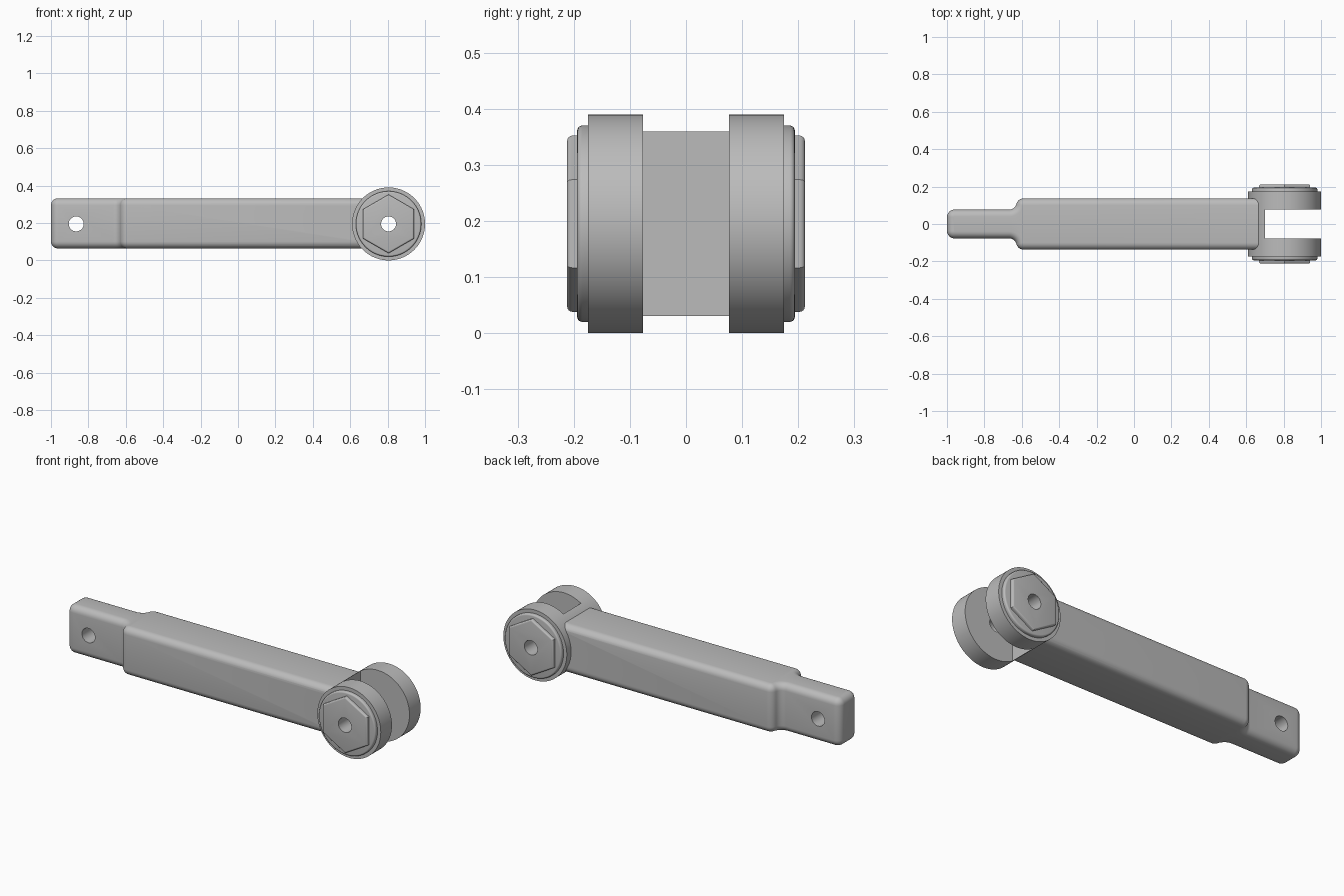
import bpy, bmesh
from math import sin, cos, acos, pi, radians
from mathutils import Matrix

if "Cube" in bpy.data.objects:
    bpy.data.objects.remove(bpy.data.objects["Cube"])

MID = 0.195            # height of the centre line
PIVOT, PIN = 0.805, -0.865
BORE = 0.04

steel = bpy.data.materials.new("plain_grey")
steel.use_nodes = True
grey = (0.5, 0.5, 0.5, 1)
steel.diffuse_color = grey
steel.node_tree.nodes["Principled BSDF"].inputs["Base Color"].default_value = grey


def make(name, bm):
    bmesh.ops.recalc_face_normals(bm, faces=bm.faces[:])
    mesh = bpy.data.meshes.new(name)
    bm.to_mesh(mesh)
    bm.free()
    mesh.materials.append(steel)
    obj = bpy.data.objects.new(name, mesh)
    bpy.context.collection.objects.link(obj)
    return obj


def disc(name, x, y0, y1, radius, sides=96, round_y=None, size=0.009):
    """Cylinder or prism along y; the rim at y = round_y is rounded."""
    bm = bmesh.new()
    turn = Matrix.Translation((x, (y0 + y1) / 2, MID)) @ Matrix.Rotation(pi / 2, 4, 'X')
    bmesh.ops.create_cone(bm, cap_ends=True, segments=sides, radius1=radius,
                          radius2=radius, depth=y1 - y0, matrix=turn)
    if round_y is not None:
        rim = [e for e in bm.edges if all(abs(v.co.y - round_y) < 1e-4 for v in e.verts)]
        bmesh.ops.bevel(bm, geom=rim, offset=size, segments=4, profile=0.5, affect='EDGES')
    return make(name, bm)


def box(name, lo, hi):
    bm = bmesh.new()
    bmesh.ops.create_cube(bm, size=1)
    for v in bm.verts:
        v.co = [a if c < 0 else b for c, a, b in zip(v.co, lo, hi)]
    return make(name, bm)


def combine(obj, tools):
    """Apply a list of (operation, tool) booleans to obj."""
    for operation, tool in tools:
        mod = obj.modifiers.new("boolean", 'BOOLEAN')
        mod.operation, mod.object, mod.solver = operation, tool, 'EXACT'
    bpy.context.view_layer.update()
    graph = bpy.context.evaluated_depsgraph_get()
    mesh = bpy.data.meshes.new_from_object(obj.evaluated_get(graph))
    obj.modifiers.clear()
    obj.data = mesh


def arc(cx, cy, radius, start, end, steps=8):
    return [(cx + radius * cos(start + (end - start) * i / steps),
             cy + radius * sin(start + (end - start) * i / steps)) for i in range(steps + 1)]


# Arm: half plan outline with rounded end and S-shaped shoulder, then mirrored
THIN, WIDE, R = 0.077, 0.137, 0.04
swing = acos(1 - (WIDE - THIN) / (2 * R))
reach = 2 * R * sin(swing)
shoulder = -0.59
half = arc(-1 + R, THIN - R, R, pi, pi / 2)
half += arc(shoulder - reach, THIN + R, R, -pi / 2, -pi / 2 + swing)
half += arc(shoulder, WIDE - R, R, pi / 2 + swing, pi / 2)[1:]
half += [(PIVOT, WIDE)]
outline = half + [(x, -y) for x, y in reversed(half)]

bm = bmesh.new()
low, high = 0.064, 0.332
base = bm.faces.new([bm.verts.new((x, y, low)) for x, y in outline])
top = bmesh.ops.extrude_face_region(bm, geom=[base])["geom"]
bmesh.ops.translate(bm, vec=(0, 0, high - low), verts=[g for g in top if isinstance(g, bmesh.types.BMVert)])
bmesh.ops.recalc_face_normals(bm, faces=bm.faces[:])
rims = [e for e in bm.edges if abs(e.verts[0].co.z - e.verts[1].co.z) < 1e-4]
bmesh.ops.bevel(bm, geom=rims, offset=0.037, segments=6, profile=0.5, affect='EDGES')
arm = make("arm_with_fork", bm)

# Cutters
barrel = disc("fork_barrel", PIVOT, -0.175, 0.175, 0.195)
slot = box("fork_slot", (0.7, -0.077, -0.1), (1.1, 0.077, 0.5))
pivot_bore = disc("pivot_bore", PIVOT, -0.4, 0.4, BORE, 40)
tongue_bore = disc("tongue_bore", PIN, -0.4, 0.4, BORE, 40)
helpers = [barrel, slot, pivot_bore, tongue_bore]
for h in helpers:
    h.hide_render = True

combine(arm, [('UNION', barrel), ('DIFFERENCE', slot),
              ('DIFFERENCE', pivot_bore), ('DIFFERENCE', tongue_bore)])
parts = [arm]

# Round collar and hexagonal boss on each side of the fork
for side, s in (("front", -1), ("back", 1)):
    for part, inner, outer, radius, sides in (("collar", 0.17, 0.194, 0.175, 96),
                                              ("hex_boss", 0.185, 0.212, 0.157, 6)):
        y0, y1 = sorted((s * inner, s * outer))
        piece = disc(f"{side}_{part}", PIVOT, y0, y1, radius, sides, s * outer)
        combine(piece, [('DIFFERENCE', pivot_bore)])
        parts.append(piece)

for h in helpers:
    bpy.data.objects.remove(h)

# Smooth shading with sharp edges kept
bpy.ops.object.select_all(action='DESELECT')
for p in parts:
    p.select_set(True)
bpy.context.view_layer.objects.active = arm
bpy.ops.object.shade_smooth_by_angle(angle=radians(30))
